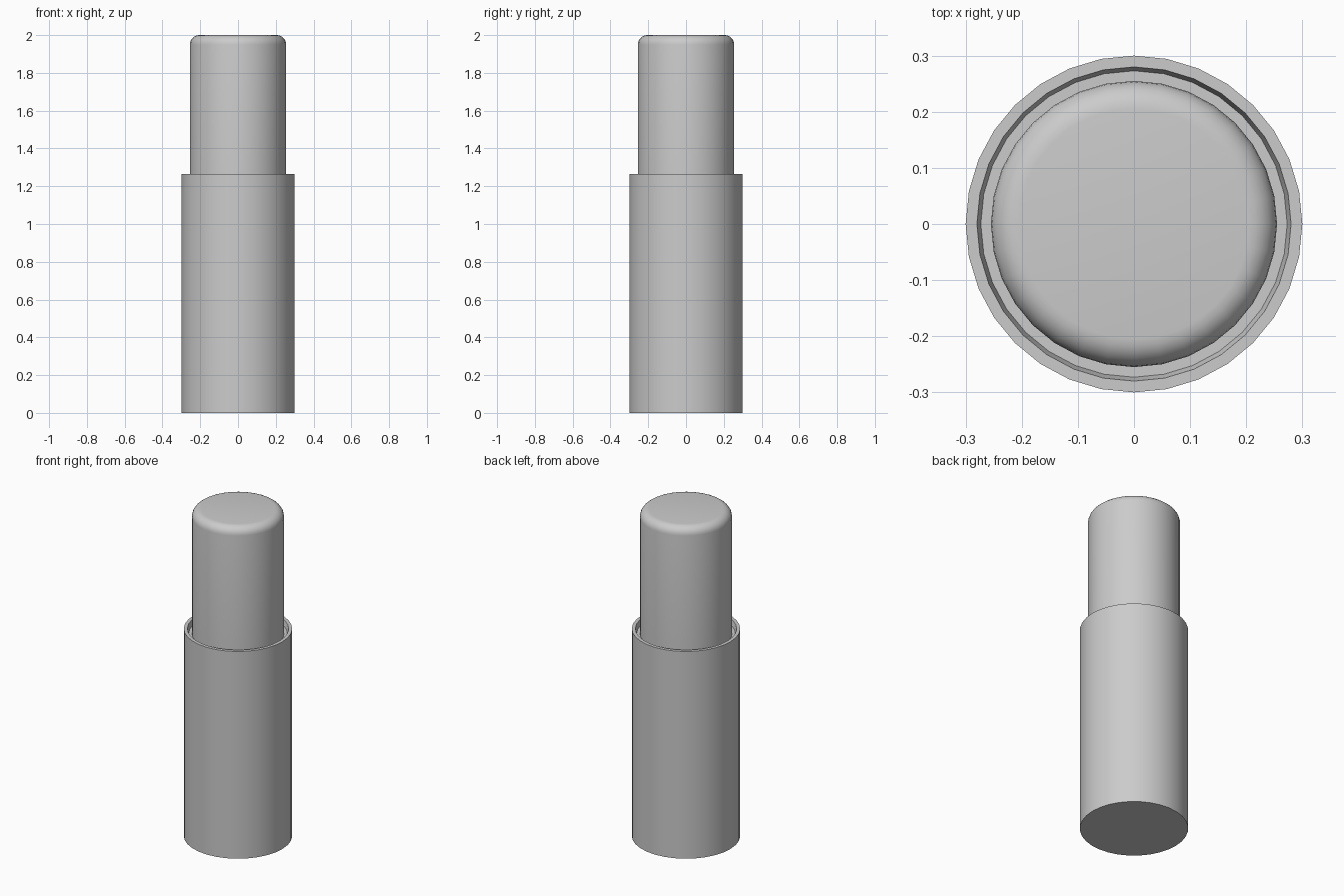
import bpy, bmesh
from math import sin, cos, pi, radians

SIDES = 32

cube = bpy.data.objects.get("Cube")
if cube:
    bpy.data.objects.remove(cube, do_unlink=True)

grey = bpy.data.materials.new("plain_grey")
grey.use_nodes = True
grey.diffuse_color = (0.6, 0.6, 0.6, 1)
grey.node_tree.nodes["Principled BSDF"].inputs["Base Color"].default_value = (0.6, 0.6, 0.6, 1)


def lathe(name, profile):
    """Turn a (radius, z) profile around z; radius 0 becomes a single pole."""
    bm = bmesh.new()
    rings = []
    for r, z in profile:
        count = SIDES if r > 0 else 1
        rings.append([bm.verts.new((r * cos(2 * pi * i / SIDES), r * sin(2 * pi * i / SIDES), z))
                      for i in range(count)])
    for a, b in zip(rings, rings[1:]):
        for i in range(SIDES):
            j = (i + 1) % SIDES
            corners = [a[i % len(a)], a[j % len(a)], b[j % len(b)], b[i % len(b)]]
            bm.faces.new(list(dict.fromkeys(corners)))
    bmesh.ops.recalc_face_normals(bm, faces=bm.faces)
    mesh = bpy.data.meshes.new(name)
    bm.to_mesh(mesh)
    bm.free()
    mesh.materials.append(grey)
    obj = bpy.data.objects.new(name, mesh)
    bpy.context.collection.objects.link(obj)
    bpy.ops.object.select_all(action="DESELECT")
    obj.select_set(True)
    bpy.context.view_layer.objects.active = obj
    bpy.ops.object.shade_smooth_by_angle(angle=radians(35))
    return obj


# Outer sleeve: closed base, flat rim and a slightly tapered recess
lathe("outer_sleeve", [(0, 0), (0.3, 0), (0.3, 1.265), (0.28, 1.265),
                       (0.273, 1.235), (0.25, 1.235), (0, 1.235)])

# Inner cylinder with a rounded shoulder and flat top
BEVEL, RADIUS, TOP = 0.05, 0.255, 2.0
shoulder = [(RADIUS - BEVEL + BEVEL * cos(t * pi / 12), TOP - BEVEL + BEVEL * sin(t * pi / 12))
            for t in range(7)]
lathe("inner_cylinder", [(0, 1.2), (RADIUS, 1.2)] + shoulder + [(0, TOP)])
